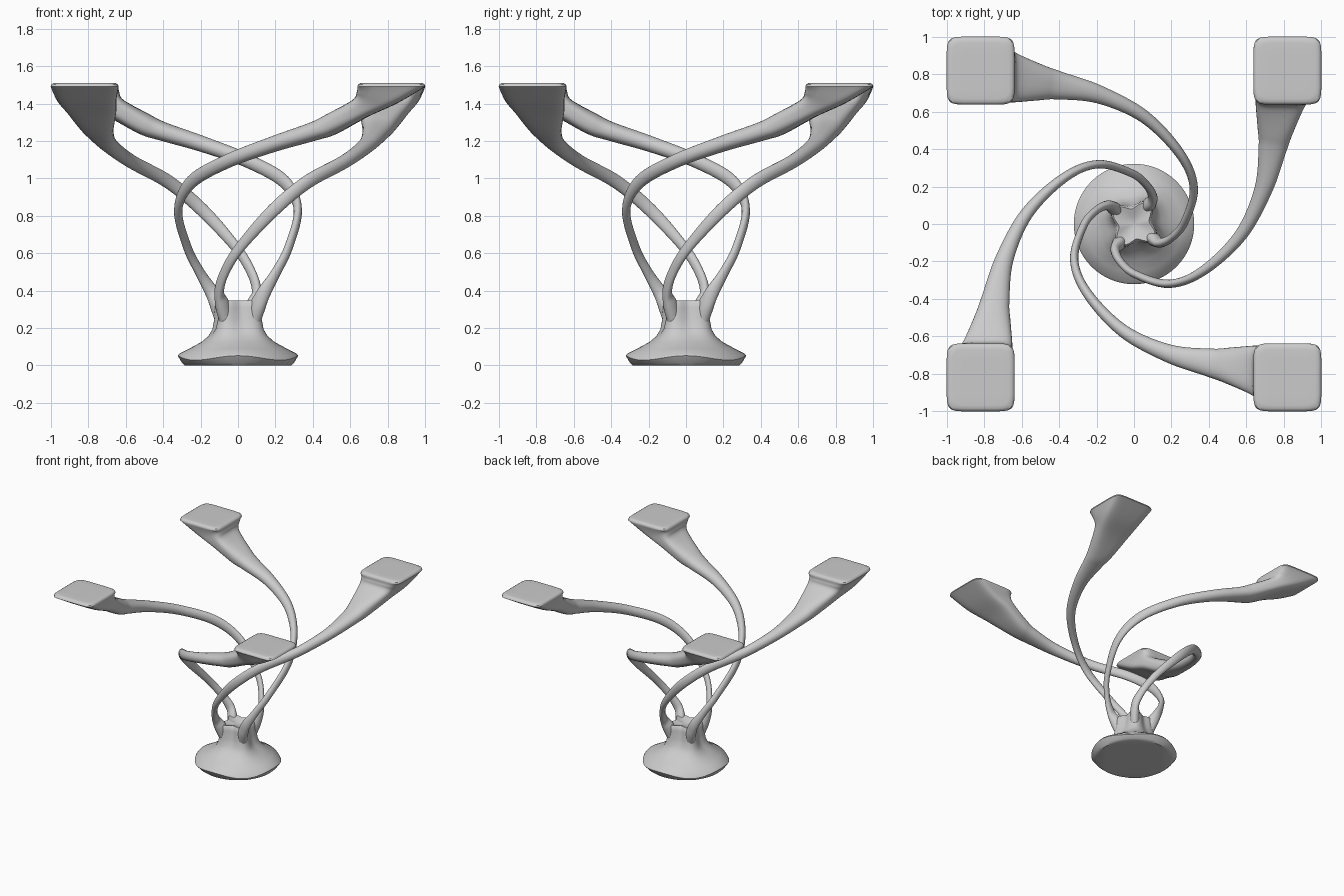
import bpy, bmesh, math
from mathutils import Vector, Matrix

if "Cube" in bpy.data.objects:
    bpy.data.objects.remove(bpy.data.objects["Cube"])


def spow(x, p):
    return math.copysign(abs(x) ** p, x)


def loft(name, rings):
    """Skin closed rings of points and cap both ends."""
    bm = bmesh.new()
    rows = [[bm.verts.new(p) for p in r] for r in rings]
    n = len(rows[0])
    for a, b in zip(rows, rows[1:]):
        for i in range(n):
            j = (i + 1) % n
            bm.faces.new((a[i], a[j], b[j], b[i]))
    bm.faces.new(rows[0])
    bm.faces.new(rows[-1][::-1])
    bmesh.ops.recalc_face_normals(bm, faces=bm.faces)
    me = bpy.data.meshes.new(name)
    bm.to_mesh(me)
    bm.free()
    ob = bpy.data.objects.new(name, me)
    bpy.context.collection.objects.link(ob)
    smooth(ob)
    return ob


def smooth(ob):
    bpy.ops.object.select_all(action='DESELECT')
    ob.select_set(True)
    bpy.context.view_layer.objects.active = ob
    bpy.ops.object.shade_smooth_by_angle(angle=math.radians(40))


def catmull(a, b, c, d, t):
    return 0.5 * (2 * b + (c - a) * t + (2 * a - 5 * b + 4 * c - d) * t * t
                  + (3 * b - a - 3 * c + d) * t ** 3)


def section(c, u, v, e, n=32):
    """Superellipse ring: centre, two half axes, squareness exponent."""
    pts = []
    for i in range(n):
        a = 2 * math.pi * (i + 0.5) / n
        pts.append(c + u * spow(math.cos(a), 2 / e) + v * spow(math.sin(a), 2 / e))
    return pts


# Arm: (x, y, z, half width, half height, squareness), from pad to base
PATH = [
    (-.655, .785, 1.375, .135, .062, 3.5),
    (-.50, .755, 1.29, .095, .058, 2.6),
    (-.40, .74, 1.25, .075, .05, 2.3),
    (-.18, .69, 1.18, .048, .042, 2),
    (.06, .57, 1.09, .034, .037, 2),
    (.25, .37, .98, .026, .037, 2),
    (.32, .19, .83, .022, .035, 2),
    (.27, .01, .63, .021, .028, 2),
    (.205, -.07, .50, .021, .028, 2),
    (.145, -.10, .40, .025, .036, 2),
    (.11, -.085, .33, .035, .045, 2),
    (.08, -.06, .24, .035, .045, 2),
]
# Pad underside sections lead into the arm
keys = [
    (Vector((-.82, .82, 1.49)), Vector((0, .182, 0)), Vector((.182, 0, 0)), 7),
    (Vector((-.745, .81, 1.433)), Vector((0, .16, 0)), Vector((.11, 0, .03)), 5),
]
for i, (x, y, z, a, b, e) in enumerate(PATH):
    p, q = PATH[max(i - 1, 0)], PATH[min(i + 1, len(PATH) - 1)]
    t = (Vector(q[:3]) - Vector(p[:3])).normalized()
    if i == 0:
        t = Vector((.7, 0, -.7)).normalized()
    v = (Vector((0, 0, 1)) - t * t.z).normalized()
    keys.append((Vector((x, y, z)), v.cross(t) * a, v * b, e))

rings = []
# Flat pad top with rounded rim
for z, h in ((1.511, .10), (1.511, .15), (1.509, .167), (1.502, .178)):
    rings.append(section(Vector((-.82, .82, z)), Vector((0, h, 0)), Vector((h, 0, 0)), 7))
last = len(keys) - 1
for i in range(last):
    k = [keys[min(max(i + o, 0), last)] for o in (-1, 0, 1, 2)]
    for s in range(7):
        t = s / 7
        c, u, v = (catmull(*[kk[m] for kk in k], t) for m in range(3))
        rings.append(section(c, u, v, k[1][3] * (1 - t) + k[2][3] * t))
rings.append(section(*keys[-1]))

arm = loft("arm_1", rings)
for i in range(1, 4):
    ob = arm.copy()
    ob.data = arm.data.copy()
    ob.name = f"arm_{i + 1}"
    ob.data.transform(Matrix.Rotation(i * math.pi / 2, 4, 'Z'))
    bpy.context.collection.objects.link(ob)

# Base: flared round foot rising to a four-lobed stem; (radius, z, lobe depth, rim wave)
PROFILE = [
    (.285, 0, 0, 0), (.30, .01, 0, .004), (.322, .04, 0, .012), (.312, .055, 0, .009), (.26, .088, .002, .003),
    (.20, .125, .006, 0), (.16, .16, .012, 0), (.138, .195, .016, 0), (.125, .25, .019, 0),
    (.12, .31, .022, 0), (.116, .338, .024, 0), (.105, .348, .024, 0), (.08, .342, .018, 0),
    (.04, .33, .006, 0), (.01, .326, 0, 0)]
base = []
for r, z, lobe, wave in PROFILE:
    ring = []
    for i in range(64):
        a = 2 * math.pi * i / 64
        rr = r + lobe * math.cos(4 * (a + .62))
        ring.append(Vector((rr * math.cos(a), rr * math.sin(a), z + wave * math.cos(4 * a))))
    base.append(ring)
loft("base", base)
